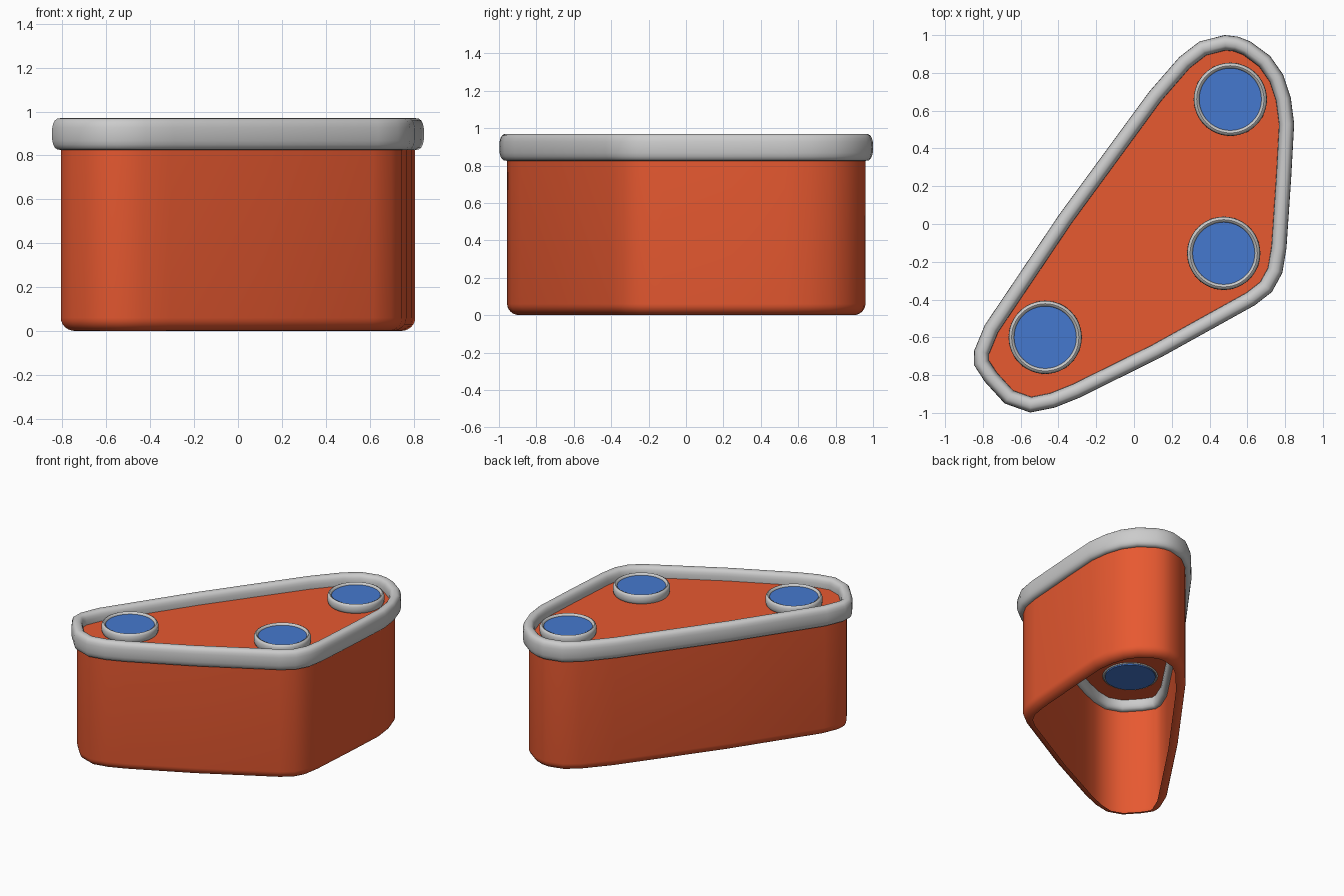
import bpy, bmesh, math
from mathutils import Vector

if "Cube" in bpy.data.objects:
    bpy.data.objects.remove(bpy.data.objects["Cube"])

# Outer plan outline, clockwise
OUT = [Vector(p) for p in (
    (0.48, 1.0), (0.55, 0.992), (0.615, 0.967), (0.72, 0.89), (0.79, 0.79), (0.83, 0.67),
    (0.848, 0.53), (0.832, 0.24), (0.807, -0.13), (0.785, -0.26), (0.73, -0.36),
    (0.64, -0.43), (0.135, -0.71), (-0.29, -0.92), (-0.42, -0.972), (-0.55, -0.998),
    (-0.685, -0.95), (-0.79, -0.835), (-0.848, -0.745), (-0.846, -0.67),
    (-0.79, -0.535), (-0.394, 0.053), (0.08, 0.70), (0.24, 0.884), (0.346, 0.966))]


def inset(d):
    res = []
    for i, p in enumerate(OUT):
        a = (p - OUT[i - 1]).normalized()
        b = (OUT[(i + 1) % len(OUT)] - p).normalized()
        n1, n2 = Vector((a.y, -a.x)), Vector((b.y, -b.x))
        res.append(p + (n1 + n2) * d / (1 + n1.dot(n2)))
    return res


def material(name, col):
    m = bpy.data.materials.new(name)
    m.diffuse_color = col
    m.use_nodes = True
    m.node_tree.nodes["Principled BSDF"].inputs["Base Color"].default_value = m.diffuse_color
    return m


def finish(bm, name, mat=None, angle=40):
    bmesh.ops.recalc_face_normals(bm, faces=bm.faces)
    me = bpy.data.meshes.new(name)
    bm.to_mesh(me)
    bm.free()
    ob = bpy.data.objects.new(name, me)
    bpy.context.collection.objects.link(ob)
    if mat:
        me.materials.append(mat)
    bpy.ops.object.select_all(action='DESELECT')
    bpy.context.view_layer.objects.active = ob
    ob.select_set(True)
    bpy.ops.object.shade_smooth_by_angle(angle=math.radians(angle))
    return ob


def sweep(name, profile, mat=None, closed=False, cap=False):
    """Run an (inset, z) profile around the outline."""
    bm = bmesh.new()
    rows = [[bm.verts.new((p.x, p.y, z)) for p in inset(d)] for d, z in profile]
    n = len(OUT)
    for j in range(len(rows) if closed else len(rows) - 1):
        r, s = rows[j], rows[(j + 1) % len(rows)]
        for i in range(n):
            k = (i + 1) % n
            bm.faces.new((r[i], r[k], s[k], s[i]))
    if cap:
        bm.faces.new(rows[-1])
    return finish(bm, name, mat)


def section(w, h, n, power=0.75):
    pts = []
    for i in range(n):
        c, s = math.cos(i * math.tau / n), math.sin(i * math.tau / n)
        pts.append((w * math.copysign(abs(c) ** power, c), h * math.copysign(abs(s) ** power, s)))
    return pts


red = material("red", (0.80, 0.10, 0.03, 1))
blue = material("blue", (0.06, 0.19, 0.62, 1))

# Hollow body: rolled bottom lip, wall, top panel
lip = [(0.04 + 0.065 * (1 - math.sin(t)), 0.005 + 0.06 * (1 - math.cos(t)))
       for t in [k * math.pi / 12 for k in range(7)]]
sweep("body", lip + [(0.04, 0.90)], red, cap=True)

# Bumper around the top edge
sweep("rim", [(0.04 + x, 0.9025 + z) for x, z in section(0.04, 0.0725, 20)], closed=True)

# Three buttons, each with a collar
for i, (x, y) in enumerate(((0.51, 0.66), (0.475, -0.155), (-0.47, -0.60)), 1):
    bm = bmesh.new()
    start = [bm.verts.new((x + 0.178 + a, y, 0.93 + b)) for a, b in section(0.016, 0.035, 12, 0.9)]
    edges = [bm.edges.new((start[k - 1], start[k])) for k in range(12)]
    bmesh.ops.spin(bm, geom=start + edges, cent=(x, y, 0), axis=(0, 0, 1),
                   angle=math.tau, steps=48, use_merge=True)
    bmesh.ops.remove_doubles(bm, verts=bm.verts, dist=1e-4)
    finish(bm, f"button_collar_{i}")

    bm = bmesh.new()
    bmesh.ops.create_cone(bm, cap_ends=True, segments=48, radius1=0.17, radius2=0.17, depth=0.06)
    bmesh.ops.translate(bm, verts=bm.verts, vec=(x, y, 0.92))
    finish(bm, f"button_{i}", blue)

# Stand everything on the ground
for ob in bpy.data.objects:
    ob.location.z -= 0.005
